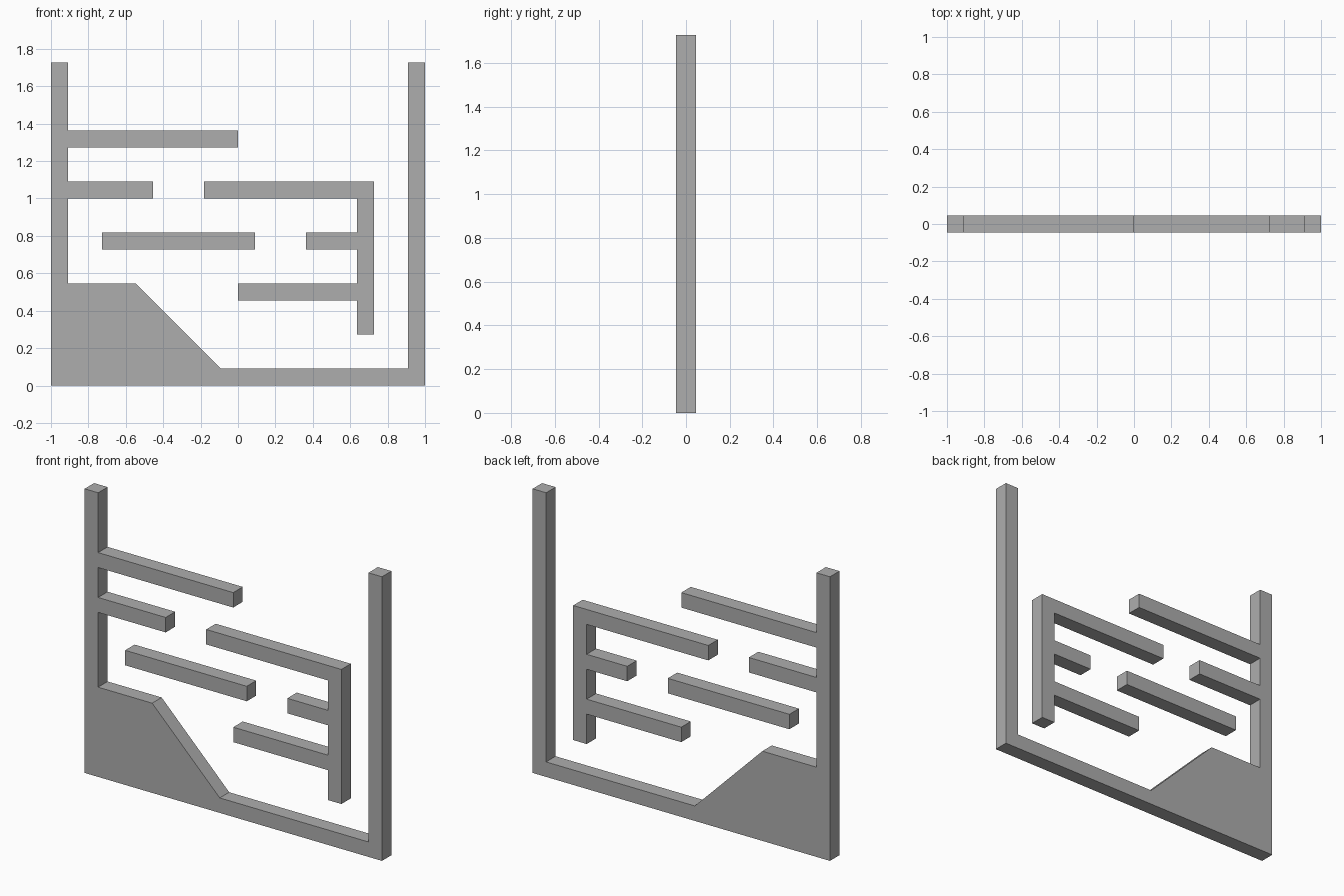
import bpy
import bmesh

cube = bpy.data.objects.get("Cube")
if cube:
    bpy.data.objects.remove(cube, do_unlink=True)

# The layout sits on a square grid: 22 cells wide, one cell thick
CELL = 2 / 22

grey = bpy.data.materials.new("plain_grey")
grey.use_nodes = True
colour = (0.42, 0.42, 0.42, 1)
grey.diffuse_color = colour
grey.node_tree.nodes["Principled BSDF"].inputs["Base Color"].default_value = colour


def extrude_profile(name, points):
    """Turn an outline of (column, row) grid points into a one-cell-thick slab."""
    bm = bmesh.new()
    verts = [bm.verts.new((c * CELL - 1, -CELL / 2, r * CELL)) for c, r in points]
    face = bm.faces.new(verts)
    result = bmesh.ops.extrude_face_region(bm, geom=[face])
    moved = [g for g in result["geom"] if isinstance(g, bmesh.types.BMVert)]
    bmesh.ops.translate(bm, verts=moved, vec=(0, CELL, 0))
    bmesh.ops.recalc_face_normals(bm, faces=bm.faces[:])
    mesh = bpy.data.meshes.new(name)
    bm.to_mesh(mesh)
    bm.free()
    mesh.materials.append(grey)
    obj = bpy.data.objects.new(name, mesh)
    bpy.context.collection.objects.link(obj)
    return obj


def shelf_tips(root, shelves):
    """Outline steps for shelves (tip column, bottom row) leaving an upright at root."""
    steps = []
    for tip, row in shelves:
        steps += [(root, row), (tip, row), (tip, row + 1), (root, row + 1)]
    return steps


# Outer frame: floor, both side walls, sloped block and the two wall shelves
extrude_profile("outer_frame",
                [(0, 0), (22, 0), (22, 19), (21, 19), (21, 1), (10, 1), (5, 6), (1, 6)]
                + shelf_tips(1, [(6, 11), (11, 14)])
                + [(1, 19), (0, 19)])

# Hanging bracket: upright with two shelves and a top arm, all pointing left
extrude_profile("hanging_bracket",
                [(19, 12), (19, 3), (18, 3)]
                + shelf_tips(18, [(11, 5), (15, 8)])
                + [(18, 11), (9, 11), (9, 12)])

# Free bar between the two
extrude_profile("floating_bar", [(3, 8), (12, 8), (12, 9), (3, 9)])
